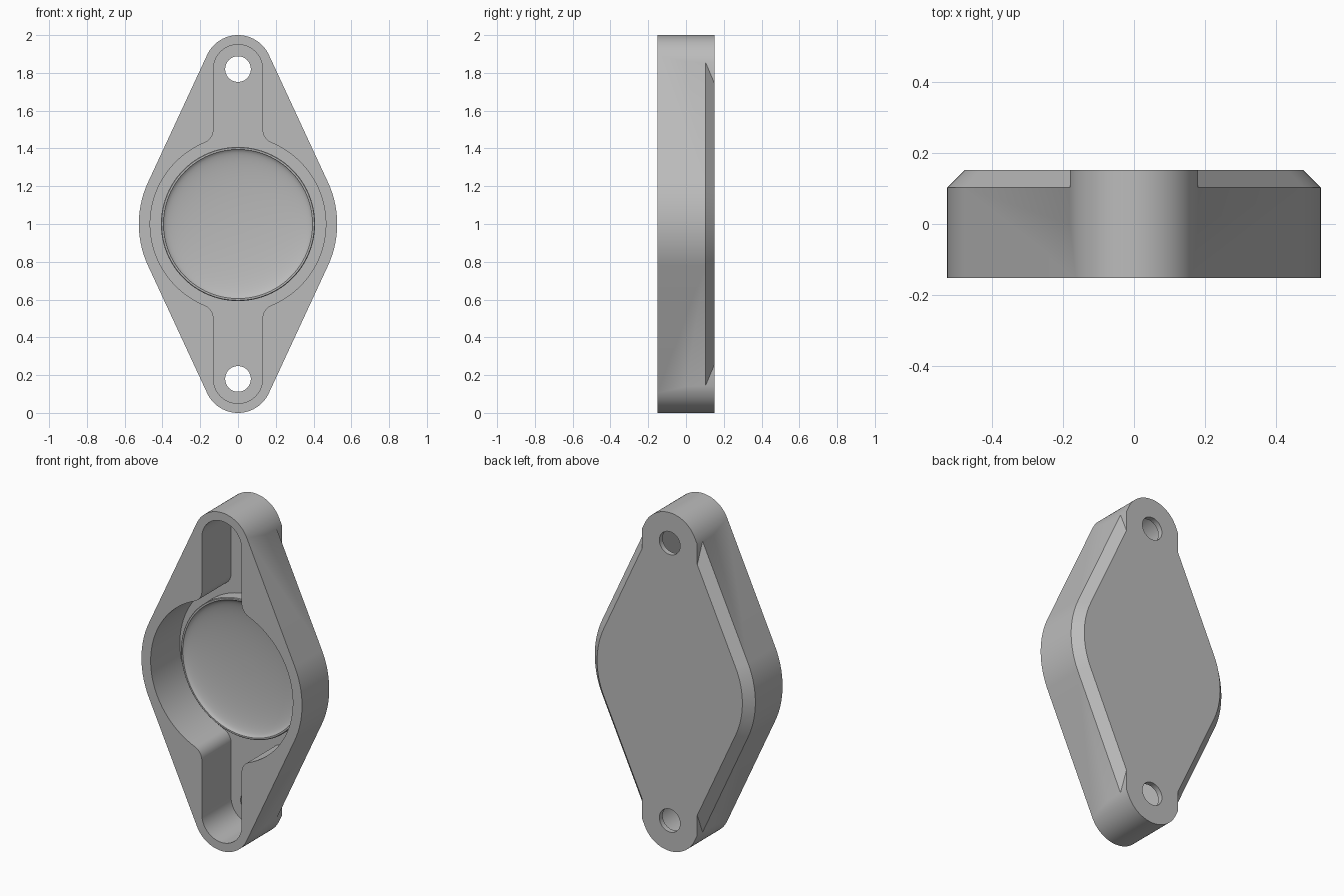
import bpy, bmesh
from math import sin, cos, pi, asin, atan2, sqrt, radians

if "Cube" in bpy.data.objects:
    bpy.data.objects.remove(bpy.data.objects["Cube"])

grey = bpy.data.materials.new("plain_grey")
grey.use_nodes = True
grey.diffuse_color = (0.5, 0.5, 0.5, 1)
grey.node_tree.nodes["Principled BSDF"].inputs["Base Color"].default_value = (0.5, 0.5, 0.5, 1)

MID = 1.0            # height of the centre
HOLE = 0.82          # distance from the centre to each hole
BACK, FLOOR, RIM = 0.152, 0.121, 0.047
EAR, BELLY, BEVEL = 0.18, 0.525, 0.05


def arc(cx, cz, r, a, b, n):
    return [(cx + r * cos(a + (b - a) * i / n), cz + r * sin(a + (b - a) * i / n))
            for i in range(n + 1)]


def four_way(quarter):
    """Mirror a quarter outline, running from the top to the right, into a closed loop."""
    half = quarter + [(x, -z) for x, z in reversed(quarter)]
    loop = half + [(-x, z) for x, z in reversed(half)]
    out = []
    for p in loop:
        if not out or abs(p[0] - out[-1][0]) + abs(p[1] - out[-1][1]) > 1e-5:
            out.append(p)
    if abs(out[0][0] - out[-1][0]) + abs(out[0][1] - out[-1][1]) < 1e-5:
        out.pop()
    return out


def loft(name, layers):
    """Solid through (y, outline) layers with equal point counts."""
    bm = bmesh.new()
    rings = [[bm.verts.new((x, y, MID + z)) for x, z in pts] for y, pts in layers]
    n = len(rings[0])
    for lo, hi in zip(rings, rings[1:]):
        for i in range(n):
            bm.faces.new((lo[i], lo[(i + 1) % n], hi[(i + 1) % n], hi[i]))
    bm.faces.new(rings[0])
    bm.faces.new(rings[-1])
    return finish(name, bm)


def finish(name, bm):
    bmesh.ops.recalc_face_normals(bm, faces=bm.faces[:])
    mesh = bpy.data.meshes.new(name)
    bm.to_mesh(mesh)
    bm.free()
    mesh.materials.append(grey)
    ob = bpy.data.objects.new(name, mesh)
    bpy.context.collection.objects.link(ob)
    return ob


def combine(target, other, operation):
    mod = target.modifiers.new(operation, "BOOLEAN")
    mod.operation, mod.object, mod.solver = operation, other, "EXACT"
    bpy.context.view_layer.objects.active = target
    bpy.ops.object.modifier_apply(modifier=mod.name)
    bpy.data.objects.remove(other)


def smooth(ob):
    bpy.ops.object.select_all(action="DESELECT")
    ob.select_set(True)
    bpy.context.view_layer.objects.active = ob
    bpy.ops.object.shade_smooth_by_angle(angle=radians(25))


# Flange outline: a large round belly joined by tangents to two small ears
lean = asin((BELLY - EAR) / HOLE)


def flange(inset):
    return four_way(arc(0, HOLE, EAR - inset, pi / 2, lean, 20)
                    + arc(0, 0, BELLY - inset, lean, 0, 16))


body = loft("flange_body", [(-BACK, flange(0)), (BACK - BEVEL, flange(0)),
                            (BACK, flange(BEVEL))])

# Unbevelled band that keeps the ears full thickness at the back
side_z = HOLE + EAR * sin(lean) - (EAR - EAR * cos(lean)) / (sin(lean) / cos(lean))
band = four_way(arc(0, HOLE, EAR, pi / 2, lean, 20) + [(EAR, side_z)])
combine(body, loft("ear_band", [(0, band), (BACK, band)]), "UNION")

# Front pocket: round well with two slots, blended by fillets
SLOT, WELL, FILLET = 0.13, 0.465, 0.075
fx = SLOT + FILLET
fz = sqrt((WELL + FILLET) ** 2 - fx ** 2)
turn = atan2(fz, fx)
pocket = four_way(arc(0, HOLE, SLOT, pi / 2, 0, 16)
                  + arc(fx, fz, FILLET, pi, pi + turn, 10)
                  + arc(0, 0, WELL, turn, 0, 24))
combine(body, loft("pocket_cutter", [(-1, pocket), (FLOOR, pocket)]), "DIFFERENCE")

# Bolt holes
for z in (HOLE, -HOLE):
    ring = arc(0, z, 0.068, 0, 2 * pi, 40)[:-1]
    combine(body, loft("hole_cutter", [(0, ring), (1, ring)]), "DIFFERENCE")
smooth(body)

# Raised round boss with a shallow bowl, turned about the y axis
DISH = 0.395
profile = [(0.408, FLOOR + 0.004), (0.408, RIM + 0.004), (0.404, RIM), (DISH, RIM)]
profile += [(DISH * cos(t), RIM + 0.05 * sin(t)) for t in
            [pi / 2 * i / 16 for i in range(1, 16)]]
bm = bmesh.new()
SEG = 96
rings = [[bm.verts.new((r * cos(2 * pi * i / SEG), y, MID + r * sin(2 * pi * i / SEG)))
          for i in range(SEG)] for r, y in profile]
for lo, hi in zip(rings, rings[1:]):
    for i in range(SEG):
        j = (i + 1) % SEG
        bm.faces.new((lo[i], lo[j], hi[j], hi[i]))
bm.faces.new(rings[-1])
bm.faces.new(rings[0])
smooth(finish("raised_dish", bm))
